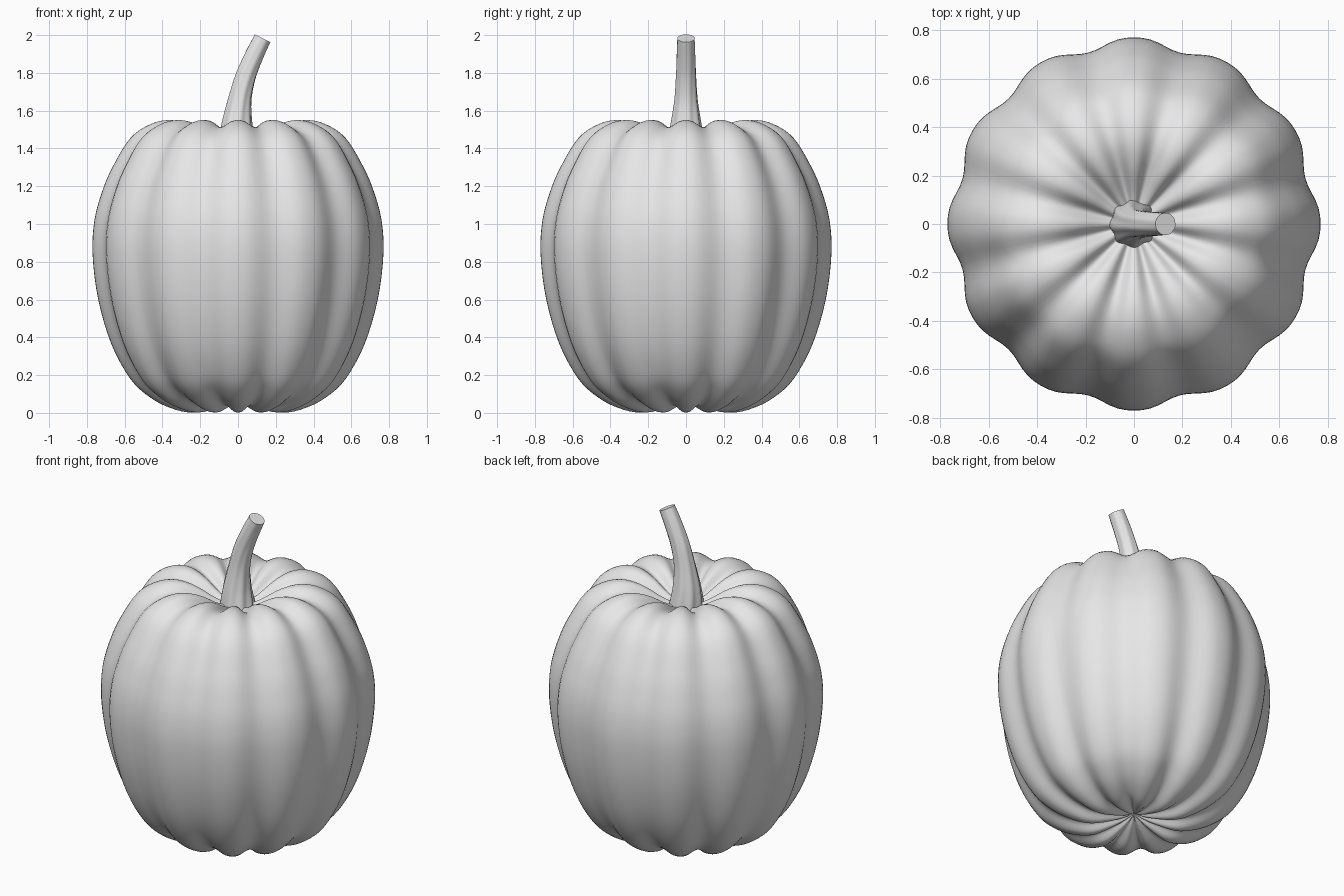
import bpy
import bmesh
from math import cos, sin, pi
from mathutils import Vector

cube = bpy.data.objects.get("Cube")
if cube:
    bpy.data.objects.remove(cube)

grey = bpy.data.materials.new("plain_grey")
grey.use_nodes = True
colour = (0.8, 0.8, 0.8, 1)
grey.diffuse_color = colour
grey.node_tree.nodes["Principled BSDF"].inputs["Base Color"].default_value = colour

RIBS = 12


def smooth_path(points, steps):
    """Catmull-Rom curve through the points."""
    pts = [Vector(p) for p in points]
    pts = [2 * pts[0] - pts[1]] + pts + [2 * pts[-1] - pts[-2]]
    path = []
    for a, b, c, d in zip(pts, pts[1:], pts[2:], pts[3:]):
        for i in range(steps):
            t = i / steps
            path.append(0.5 * (2 * b + (c - a) * t + (2 * a - 5 * b + 4 * c - d) * t**2
                               + (3 * b - a - 3 * c + d) * t**3))
    return path + [pts[-2]]


def skin(name, rings, angle):
    """Join rings of points into a closed, smooth shaded object."""
    bm = bmesh.new()
    loops = [[bm.verts.new(p) for p in ring] for ring in rings]
    for low, high in zip(loops, loops[1:]):
        n = len(low)
        for i in range(n):
            j = (i + 1) % n
            bm.faces.new((low[i], low[j], high[j], high[i]))
    bm.faces.new(loops[0][::-1])
    bm.faces.new(loops[-1])
    mesh = bpy.data.meshes.new(name)
    bm.to_mesh(mesh)
    bm.free()
    mesh.materials.append(grey)
    obj = bpy.data.objects.new(name, mesh)
    bpy.context.collection.objects.link(obj)
    bpy.ops.object.select_all(action='DESELECT')
    obj.select_set(True)
    bpy.context.view_layer.objects.active = obj
    bpy.ops.object.shade_smooth_by_angle(angle=angle)
    return obj


# Ribbed body: crest profile as (radius, height), pushed inward at the grooves
profile = smooth_path([
    (0.01, 0.075), (0.1, 0.035), (0.24, 0.002), (0.36, 0.027), (0.47, 0.085),
    (0.57, 0.18), (0.67, 0.363), (0.74, 0.6), (0.77, 0.84), (0.76, 1.02),
    (0.72, 1.17), (0.665, 1.3), (0.57, 1.455), (0.46, 1.53), (0.35, 1.55),
    (0.24, 1.52), (0.13, 1.455), (0.05, 1.42), (0.01, 1.415)], 4)
segments = RIBS * 12
body = []
for i, p in enumerate(profile):
    tangent = (profile[min(i + 1, len(profile) - 1)] - profile[max(i - 1, 0)]).normalized()
    inward = Vector((-tangent.y, tangent.x))
    ring = []
    for s in range(segments):
        a = 2 * pi * s / segments
        groove = ((1 - cos(RIBS * a)) / 2) ** 1.4
        depth = 0.038 * min(1, p.x / 0.22) * groove
        q = p + inward * depth
        r = max(q.x, 0.004)
        ring.append((r * cos(a), r * sin(a), q.y))
    body.append(ring)
skin("pumpkin_body", body, pi)

# Fluted stem: centre line as (x, height, radius), leaning to the left side
line = smooth_path([
    (0, 1.38, 0.1), (-0.005, 1.46, 0.09), (-0.004, 1.54, 0.078), (0.01, 1.66, 0.061),
    (0.04, 1.78, 0.054), (0.085, 1.89, 0.05), (0.13, 1.983, 0.046)], 4)
FLUTES = 8
stem = []
for i, p in enumerate(line):
    tangent = line[min(i + 1, len(line) - 1)] - line[max(i - 1, 0)]
    along = Vector((tangent.x, 0, tangent.y)).normalized()
    side = Vector((along.z, 0, -along.x))
    t = i / (len(line) - 1)
    ring = []
    for s in range(FLUTES * 6):
        a = 2 * pi * s / (FLUTES * 6)
        r = p.z * (1 + 0.06 * (1 - 0.8 * t) * cos(FLUTES * a))
        turn = a + 0.5 * t
        ring.append(Vector((p.x, 0, p.y)) + side * r * cos(turn) + Vector((0, r * sin(turn), 0)))
    stem.append(ring)
skin("stem", stem, pi / 5)
